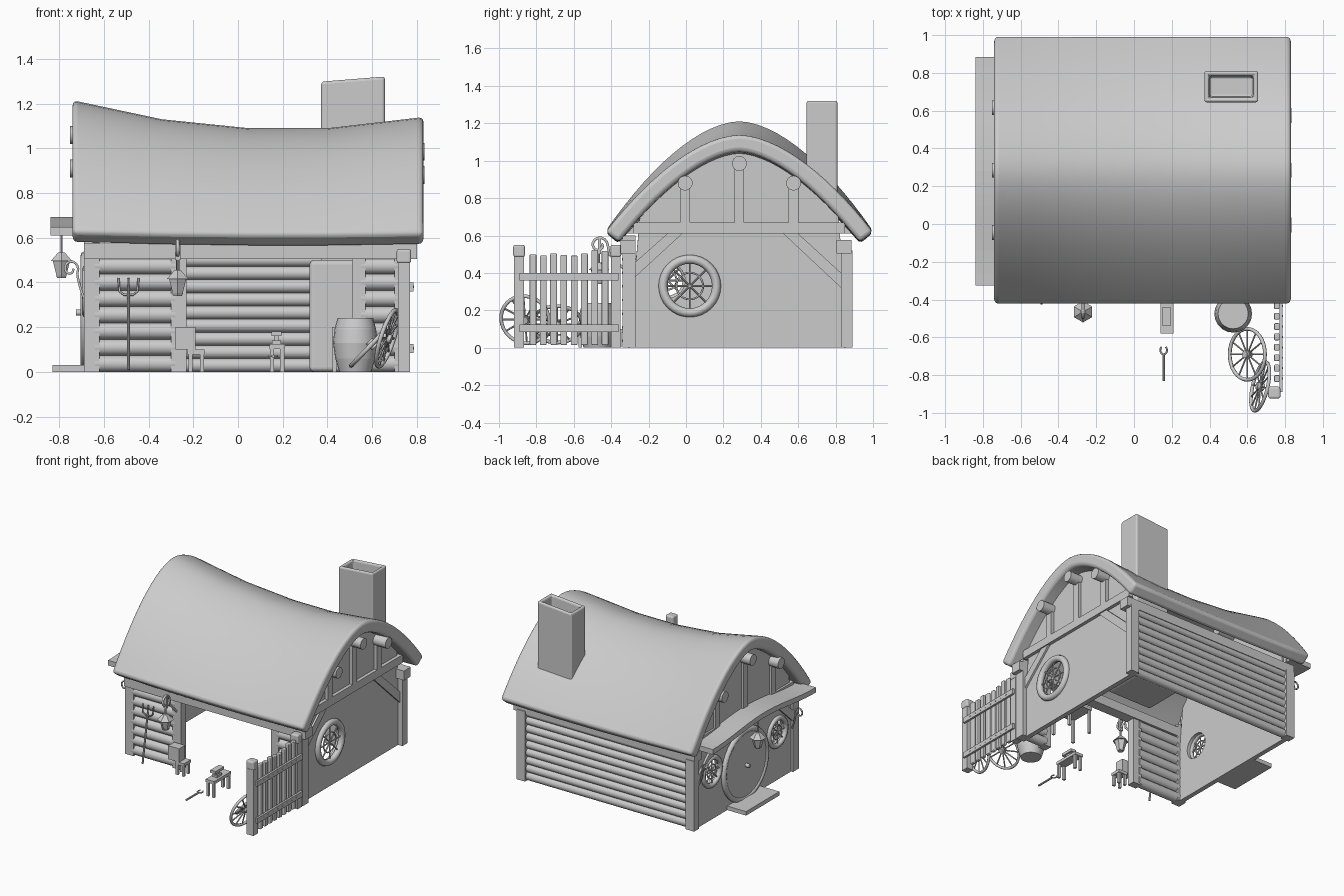
import bpy, bmesh, math, random
from mathutils import Vector, Matrix

if "Cube" in bpy.data.objects:
    bpy.data.objects.remove(bpy.data.objects["Cube"])
random.seed(4)
CY = 0.285  # ridge line in y


def finish(name, bm, smooth=False, bevel=0):
    bmesh.ops.recalc_face_normals(bm, faces=bm.faces[:])
    me = bpy.data.meshes.new(name)
    bm.to_mesh(me)
    bm.free()
    ob = bpy.data.objects.new(name, me)
    bpy.context.collection.objects.link(ob)
    if bevel:
        m = ob.modifiers.new("bevel", 'BEVEL')
        m.width, m.segments, m.angle_limit = bevel, 3, math.radians(40)
    if smooth:
        bpy.ops.object.select_all(action='DESELECT')
        ob.select_set(True)
        bpy.context.view_layer.objects.active = ob
        bpy.ops.object.shade_smooth_by_angle(angle=math.radians(40))
    return ob


def box(name, lo, hi, bevel=0):
    bm = bmesh.new()
    lo, hi = Vector(lo), Vector(hi)
    bmesh.ops.create_cube(bm, size=1, matrix=Matrix.Translation((lo + hi) / 2) @ Matrix.Diagonal((*(hi - lo), 1)))
    return finish(name, bm, bevel=bevel)


def cyl(name, a, b, r1, r2=None, n=12):
    a, b = Vector(a), Vector(b)
    bm = bmesh.new()
    rot = (b - a).to_track_quat('Z', 'Y').to_matrix().to_4x4()
    bmesh.ops.create_cone(bm, cap_ends=True, segments=n, radius1=r1, radius2=r1 if r2 is None else r2,
                          depth=(b - a).length, matrix=Matrix.Translation((a + b) / 2) @ rot)
    return finish(name, bm, smooth=n > 6)


def prism(name, pts, x0, x1):
    # yz outline extruded along x
    bm = bmesh.new()
    f = bm.faces.new([bm.verts.new((x0, y, z)) for y, z in pts])
    r = bmesh.ops.extrude_face_region(bm, geom=[f])
    bmesh.ops.translate(bm, vec=(x1 - x0, 0, 0), verts=[v for v in r['geom'] if isinstance(v, bmesh.types.BMVert)])
    return finish(name, bm)


def tube(name, pts, r):
    cu = bpy.data.curves.new(name, 'CURVE')
    cu.dimensions, cu.bevel_depth, cu.bevel_resolution, cu.use_fill_caps = '3D', r, 1, True
    s = cu.splines.new('POLY')
    s.points.add(len(pts) - 1)
    for p, q in zip(s.points, pts):
        p.co = (*q, 1)
    ob = bpy.data.objects.new(name, cu)
    bpy.context.collection.objects.link(ob)
    bpy.ops.object.select_all(action='DESELECT')
    ob.select_set(True)
    bpy.context.view_layer.objects.active = ob
    bpy.ops.object.convert(target='MESH')


def wheel(name, c, normal, R, r, spokes, hub, thin):
    # ring, hub and spokes: used for cart wheels and round windows
    q = Vector(normal).to_track_quat('Z', 'Y')
    c = Vector(c)
    bpy.ops.mesh.primitive_torus_add(location=c, rotation=q.to_euler(), major_radius=R, minor_radius=r,
                                     major_segments=32, minor_segments=8)
    bpy.context.object.name = name + "_rim"
    bpy.ops.object.shade_smooth()
    n = q @ Vector((0, 0, 1))
    if hub:
        cyl(name + "_hub", c - n * hub, c + n * hub, hub)
    for i in range(spokes):
        a = math.tau * i / spokes
        cyl(name + "_spoke", c, c + q @ Vector((math.cos(a) * R, math.sin(a) * R, 0)), thin, n=6)


def lantern(name, x, y, z):
    cyl(name + "_base", (x, y, z), (x, y, z + .012), .022, .028, 6)
    cyl(name + "_glass", (x, y, z + .012), (x, y, z + .075), .026, .044, 6)
    cyl(name + "_cap", (x, y, z + .075), (x, y, z + .115), .056, .016, 6)
    cyl(name + "_hanger", (x, y, z + .115), (x, y, z + .17), .006, n=6)


def logs(name, x0, x1, y, n, top):
    r = top / n / 2
    for i in range(n):
        cyl(name, (x0, y, r + 2 * r * i), (x1, y, r + 2 * r * i), r * 1.03)


def stool(name, x0, x1, y0, y1, h):
    box(name + "_top", (x0, y0, h - .022), (x1, y1, h))
    for x in (x0 + .012, x1 - .012):
        for y in (y0 + .014, y1 - .014):
            box(name + "_leg", (x - .009, y - .009, 0), (x + .009, y + .009, h - .02))


# sagging thatched roof: arch section swept along x with a varying ridge height
def ridge(x):
    k = [(-.74, 1.215), (-.34, 1.13), (.05, 1.09), (.4, 1.09), (.83, 1.14)]
    for (a, za), (b, zb) in zip(k, k[1:]):
        if x <= b + 1e-6:
            return za + (zb - za) * (x - a) / (b - a)


def roof_pt(x, t, off=0):
    h = ridge(x) - .58
    d, f = .715 * t, 1 - .93 * abs(t) ** 1.75
    slope = -h * .93 * 1.75 / .715 * abs(t) ** .75 * (1 if t > 0 else -1)
    n = Vector((-slope, 1)).normalized()
    return CY + d - n.x * off, .58 + h * f - n.y * off


bm = bmesh.new()
N = 28
ts = [-1 + 2 * i / N for i in range(N + 1)]
rings = []
for x in (-.74, -.54, -.34, -.15, .05, .22, .4, .6, .83):
    sec = [roof_pt(x, t) for t in ts] + [roof_pt(x, t, .09) for t in reversed(ts)]
    rings.append([bm.verts.new((x, *p)) for p in sec])
for a, b in zip(rings, rings[1:]):
    for i in range(len(a)):
        j = (i + 1) % len(a)
        bm.faces.new((a[i], a[j], b[j], b[i]))
for r in (rings[0], rings[-1]):
    for i in range(N):
        bm.faces.new((r[i], r[i + 1], r[-2 - i], r[-1 - i]))
finish("roof", bm, True, .022)

# gable walls, with round window openings
def gable(name, x0, x1, xr, holes):
    w = prism(name, [(-.31, 0)] + [roof_pt(xr, t, .05) for t in ts if abs(t) < .84] + [(.87, 0)], x0, x1)
    for y, z, r in holes:
        c = cyl("window_cutter", (x0 - .1, y, z), (x1 + .1, y, z), r, n=32)
        c.hide_render = True
        c.hide_set(True)
        m = w.modifiers.new("hole", 'BOOLEAN')
        m.operation, m.object = 'DIFFERENCE', c
gable("right_gable_wall", .70, .735, .735, [(.02, .33, .14)])
gable("left_gable_wall", -.675, -.64, -.65, [(-.1, .36, .095), (.67, .36, .095)])

# round windows
for name, x, y, z, R, r in (("right_window", .74, .02, .33, .143, .024),
                            ("left_window_a", -.68, -.1, .36, .1, .018), ("left_window_b", -.68, .67, .36, .1, .018)):
    wheel(name, (x, y, z), (1, 0, 0), R, r, 8, 0, .005)
    wheel(name + "_inner", (x, y, z), (1, 0, 0), R * .5, .005, 0, 0, 0)

# round door, step and canopy on the left side
cyl("door", (-.695, CY, .265), (-.65, CY, .265), .245, n=40)
wheel("door_frame", (-.685, CY, .27), (1, 0, 0), .25, .02, 0, 0, 0)
cyl("door_knob", (-.725, CY, .265), (-.69, CY, .265), .014)
box("door_step", (-.83, .09, 0), (-.66, .48, .03))
wave = [(-.325 + 1.21 * i / 20, .61 + .045 * (.5 - .5 * math.cos(math.tau * i / 20))) for i in range(21)]
prism("canopy", wave + [(y, z + .038) for y, z in reversed(wave)], -.84, -.66)
for y in (-.26, .83):
    tube("canopy_scroll", [(-.69 - .03 * math.sin(i / 6 * math.pi / 2), y, .33 + .022 * i) for i in range(6)] +
         [(-.75 + .035 * (1 - i / 24) * math.cos(i * .4), y, .46 + .04 * (1 - i / 24) * math.sin(i * .4))
          for i in range(17)], .006)
lantern("door_lantern", -.79, CY, .42)
cyl("door_lantern_arm", (-.79, CY, .59), (-.79, CY, .66), .006, n=6)

# timber frame
for x0, x1 in ((-.69, -.62), (.70, .77)):
    for y0, y1, h in ((-.34, -.27, .60), (.83, .89, .52)):
        box("corner_post", (x0, y0, 0), (x1, y1, h))
for x0, x1 in ((-.30, -.23), (.51, .57)):
    box("opening_post", (x0, -.34, 0), (x1, -.28, .52))
for y in (-.31, .845):
    box("wall_plate", (-.69, y - .04, .505), (.80, y + .04, .575))
for s, xa, xb, zs, zc, dy in ((1, .72, .76, .88, .985, .29), (-1, -.69, -.65, .91, 1.06, .33)):
    box("gable_beam", (xa, -.28, .61), (xb, .85, .67))
    for d, z in ((-dy, zs), (0, zc), (dy, zs)):
        y = CY + d
        box("gable_stud", (xa, y - .026, .66), (xb, y + .026, z))
        x_end = .84 if s > 0 else -.757
        cyl("purlin_end", (x_end - s * .25, y, z), (x_end - s * .005, y, z), .04, n=14)
    prism("brace_front", [(-.28, .37), (-.28, .45), (-.1, .61), (-.02, .61)], xa, xb - .01)
    prism("brace_back", [(.84, .31), (.84, .39), (.6, .61), (.52, .61)], xa, xb - .01)

# log walls
logs("front_log_left", -.64, -.28, -.305, 7, .51)
logs("front_log_right", .55, .72, -.305, 7, .51)
logs("back_log", -.66, .73, .85, 9, .53)

# forge and hollow chimney
box("forge", (.32, .55, 0), (.70, .85, .5), .02)
bm = bmesh.new()
bmesh.ops.create_cube(bm, size=1, matrix=Matrix.Translation((.515, .727, .89)) @ Matrix.Diagonal((.285, .165, .84, 1)))
top = [f for f in bm.faces if f.normal.z > .9]
bmesh.ops.inset_region(bm, faces=top, thickness=.035)
bmesh.ops.inset_region(bm, faces=top, thickness=.008, depth=-.1)
for v in bm.verts:
    if v.co.z > 1.15:
        v.co.z += (v.co.x - .515) * .08
finish("chimney", bm, bevel=.012)

# hanging lantern with scroll bracket
lantern("front_lantern", -.27, -.465, .34)
box("lantern_arm", (-.283, -.47, .50), (-.257, -.455, .59))
tube("lantern_scroll", [(-.27, -.33, .42), (-.27, -.37, .46), (-.27, -.41, .5)] +
     [(-.27, -.465 + .047 * (1 - i / 26) * math.cos(i * .4), .548 + .047 * (1 - i / 26) * math.sin(i * .4))
      for i in range(18)], .008)

# fence
for y0, y1 in ((-.92, -.865), (-.40, -.35)):
    box("fence_post", (.715, y0, 0), (.77, y1, .49))
    box("fence_cap", (.71, y0 - .004, .485), (.775, y1 + .004, .55), .012)
for z in (.085, .36):
    box("fence_rail", (.77, -.89, z), (.785, -.36, z + .04))
for i in range(8):
    y, h = -.818 + .055 * i, random.uniform(.49, .525)
    box("fence_picket", (.742, y - .018, .015), (.77, y + .018, h), .006)
    for z in (.105, .38):
        cyl("fence_nail", (.78, y, z), (.788, y, z), .006, n=6)

# barrel
prof = [(0, .072), (.06, .09), (.13, .1), (.19, .093), (.24, .08)]
for (za, ra), (zb, rb) in zip(prof, prof[1:]):
    cyl("barrel", (.525, -.475, za), (.525, -.475, zb), ra, rb, 20)

# cart wheels leaning on the fence
wheel("wheel_low", (.6, -.69, .125), (-.72, 0, .69), .135, .01, 12, .02, .005)
wheel("wheel_steep", (.668, -.86, .15), (-.93, .22, .3), .132, .01, 12, .02, .005)

# anvil bench, stool, box and work table
stool("anvil_bench", .14, .21, -.58, -.38, .125)
box("anvil_foot", (.152, -.52, .125), (.192, -.46, .14))
box("anvil_waist", (.162, -.51, .14), (.182, -.47, .16))
box("anvil_top", (.15, -.54, .16), (.194, -.44, .18))
stool("small_stool", -.225, -.15, -.42, -.34, .1)
box("crate", (-.28, -.42, .1), (-.19, -.35, .2))
stool("work_table", .42, .62, -.15, .05, .2)

# pitchfork against the log wall
cyl("fork_handle", (-.49, -.42, .01), (-.49, -.36, .36), .007, n=8)
tube("fork_side_tines", [(-.535, -.355, .42), (-.53, -.36, .36), (-.51, -.36, .345),
                         (-.47, -.36, .345), (-.45, -.36, .36), (-.445, -.355, .42)], .005)
cyl("fork_middle_tine", (-.49, -.36, .34), (-.49, -.355, .42), .005, n=6)

# tongs
cyl("tongs_handle", (.157, -.83, .07), (.157, -.69, .07), .007, n=8)
tube("tongs_jaw", [(.157 + .018 * math.sin(a), -.668 - .022 * math.cos(a), .07)
                   for a in [-2.5 + i * .5 for i in range(11)]], .005)
